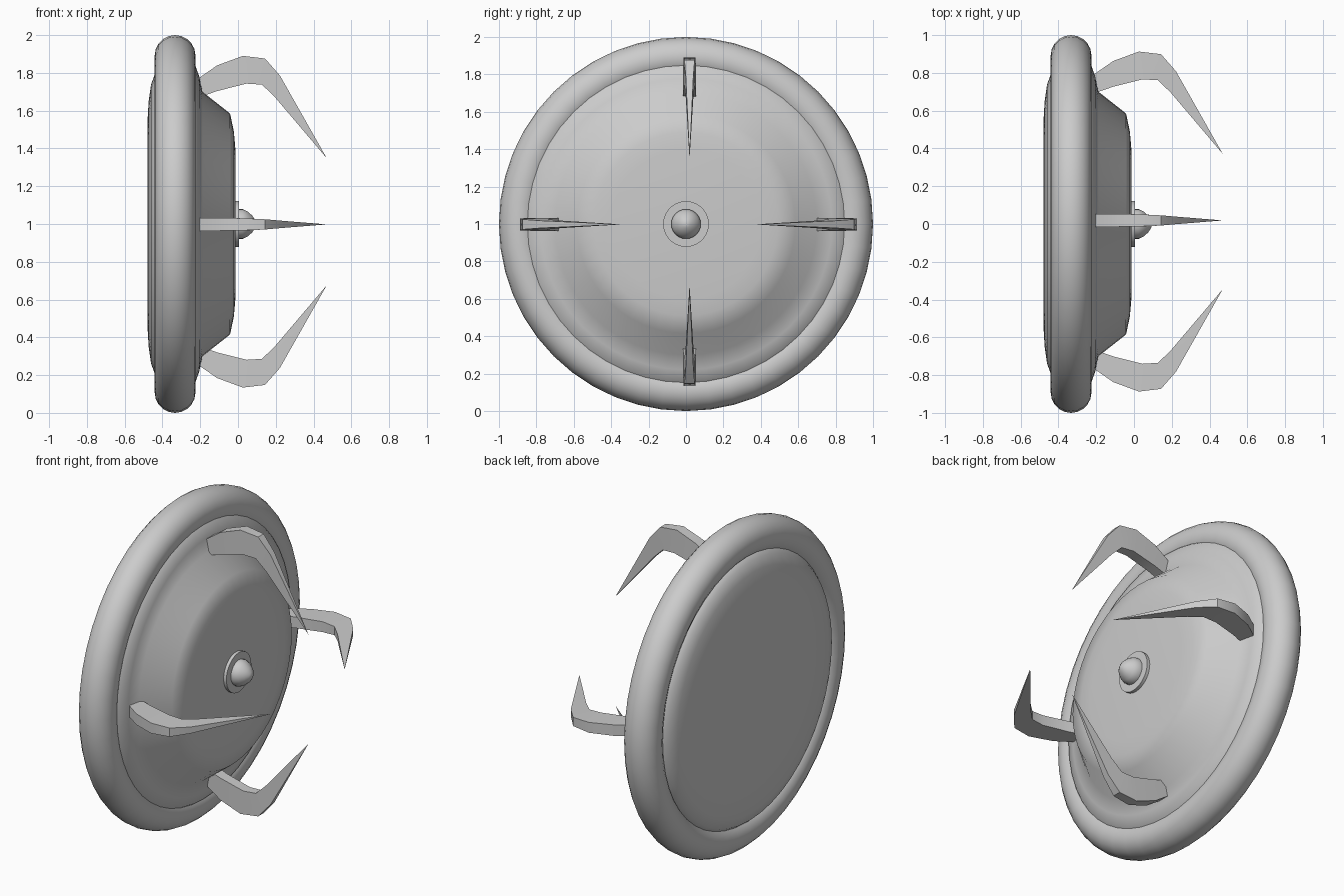
import bpy, bmesh, math
from mathutils import Vector

if "Cube" in bpy.data.objects:
    bpy.data.objects.remove(bpy.data.objects["Cube"])

def finish(name, bm, smooth=True, angle=35):
    bmesh.ops.remove_doubles(bm, verts=bm.verts, dist=1e-5)
    bmesh.ops.recalc_face_normals(bm, faces=bm.faces)
    me = bpy.data.meshes.new(name)
    bm.to_mesh(me)
    bm.free()
    ob = bpy.data.objects.new(name, me)
    bpy.context.collection.objects.link(ob)
    if smooth:
        bpy.ops.object.select_all(action='DESELECT')
        bpy.context.view_layer.objects.active = ob
        ob.select_set(True)
        bpy.ops.object.shade_smooth_by_angle(angle=math.radians(angle))
    return ob

def lathe(name, profile, n=48, closed=False, angle=35):
    """Revolve (x, radius) points around the x axis through z = 1."""
    bm = bmesh.new()
    rings = []
    for x, r in profile:
        rings.append([bm.verts.new((x, r * math.sin(math.tau * i / n),
                      1 + r * math.cos(math.tau * i / n))) for i in range(n)]
                     if r > 0 else [bm.verts.new((x, 0, 1))] * n)
    pairs = list(zip(rings, rings[1:]))
    if closed:
        pairs.append((rings[-1], rings[0]))
    for a, b in pairs:
        for i in range(n):
            j = (i + 1) % n
            vs = list(dict.fromkeys((a[i], a[j], b[j], b[i])))
            bm.faces.new(vs)
    return finish(name, bm, angle=angle)

# Thick round rim
tube = [(-0.333 + 0.108 * math.cos(math.tau * k / 20),
         0.892 + 0.108 * math.sin(math.tau * k / 20)) for k in range(20)]
lathe("rim", tube, closed=True)

# Back plate, front plate and raised centre
lathe("body", [(-0.48, 0), (-0.479, 0.55), (-0.473, 0.65), (-0.46, 0.74), (-0.438, 0.80),
               (-0.40, 0.83), (-0.26, 0.87), (-0.226, 0.84), (-0.205, 0.78),
               (-0.188, 0.70), (-0.042, 0.585), (-0.022, 0.49), (-0.014, 0.40), (-0.013, 0)],
      angle=40)

# Hub washer and pointed nub
lathe("hub_washer", [(-0.02, 0), (-0.02, 0.122), (0.006, 0.122), (0.006, 0)], n=32)
lathe("hub_nub", [(0.0, 0), (0.0, 0.078), (0.025, 0.079), (0.05, 0.067),
                  (0.075, 0.045), (0.09, 0.022), (0.097, 0)], n=24, angle=50)

# Curved claws: outer (x, r), inner (x, r), half width
SECTIONS = [((-0.215, 0.755), (-0.215, 0.655), 0.035),
            ((-0.11, 0.828), (-0.11, 0.692), 0.034),
            ((0.026, 0.878), (0.045, 0.731), 0.032),
            ((0.143, 0.864), (0.127, 0.726), 0.027),
            ((0.222, 0.774), (0.195, 0.66), 0.020)]
TIP = (0.47, 0.336)

def claw(name, out, side, origin, extra):
    bm = bmesh.new()
    def pt(p, w):
        return bm.verts.new(origin + out * (p[1] + extra) + side * w + Vector((p[0], 0, 0)))
    loops = []
    for o, i, w in SECTIONS:
        loops.append([pt(o, -w), pt(o, w), pt(i, w), pt(i, -w)])
    tip = pt(TIP, 0)
    for a, b in zip(loops, loops[1:]):
        for k in range(4):
            bm.faces.new((a[k], a[(k + 1) % 4], b[(k + 1) % 4], b[k]))
    for k in range(4):
        bm.faces.new((loops[-1][k], loops[-1][(k + 1) % 4], tip))
    bm.faces.new(loops[0])
    finish(name, bm, angle=30)

Y, Z = Vector((0, 1, 0)), Vector((0, 0, 1))
up_down, left_right = Vector((0, 0.019, 1.012)), Vector((0, 0.013, 0.998))
claw("claw_top", Z, Y, up_down, 0)
claw("claw_bottom", -Z, Y, up_down, 0)
claw("claw_right", Y, Z, left_right, 0.022)
claw("claw_left", -Y, Z, left_right, 0.022)
